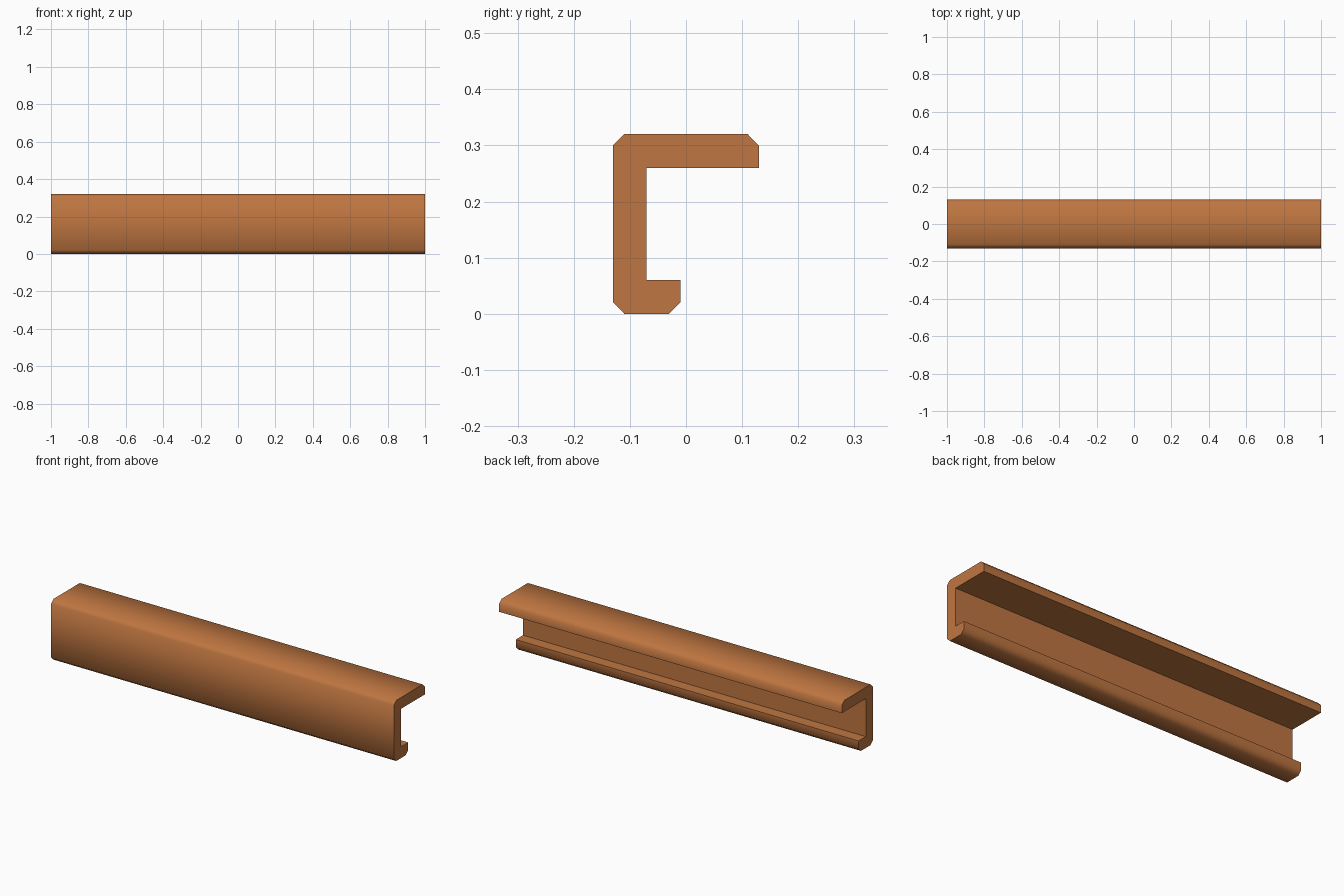
import bpy, bmesh, math

if "Cube" in bpy.data.objects:
    bpy.data.objects.remove(bpy.data.objects["Cube"])

# Hooked channel cross-section (y, z), with chamfered outer corners
PROFILE = [(-0.11, 0.0), (-0.03, 0.0), (-0.01, 0.02), (-0.01, 0.06),
           (-0.07, 0.06), (-0.07, 0.26), (0.13, 0.26), (0.13, 0.30),
           (0.11, 0.32), (-0.11, 0.32), (-0.13, 0.30), (-0.13, 0.02)]
LENGTH = 2.0

copper = bpy.data.materials.new("copper_brown")
copper.diffuse_color = (0.52, 0.18, 0.052, 1.0)
copper.use_nodes = True
copper.node_tree.nodes["Principled BSDF"].inputs["Base Color"].default_value = copper.diffuse_color

# Channel rail: extrude the section along x
bm = bmesh.new()
section = bm.faces.new([bm.verts.new((-LENGTH / 2, y, z)) for y, z in PROFILE])
ext = bmesh.ops.extrude_face_region(bm, geom=[section], use_keep_orig=True)
moved = [g for g in ext["geom"] if isinstance(g, bmesh.types.BMVert)]
bmesh.ops.translate(bm, verts=moved, vec=(LENGTH, 0, 0))
bmesh.ops.recalc_face_normals(bm, faces=bm.faces)

mesh = bpy.data.meshes.new("channel_rail")
bm.to_mesh(mesh)
bm.free()
mesh.materials.append(copper)
rail = bpy.data.objects.new("channel_rail", mesh)
bpy.context.collection.objects.link(rail)

# Chamfers blend smoothly, right-angle edges stay sharp
bpy.context.view_layer.objects.active = rail
rail.select_set(True)
bpy.ops.object.shade_smooth_by_angle(angle=math.radians(60))
